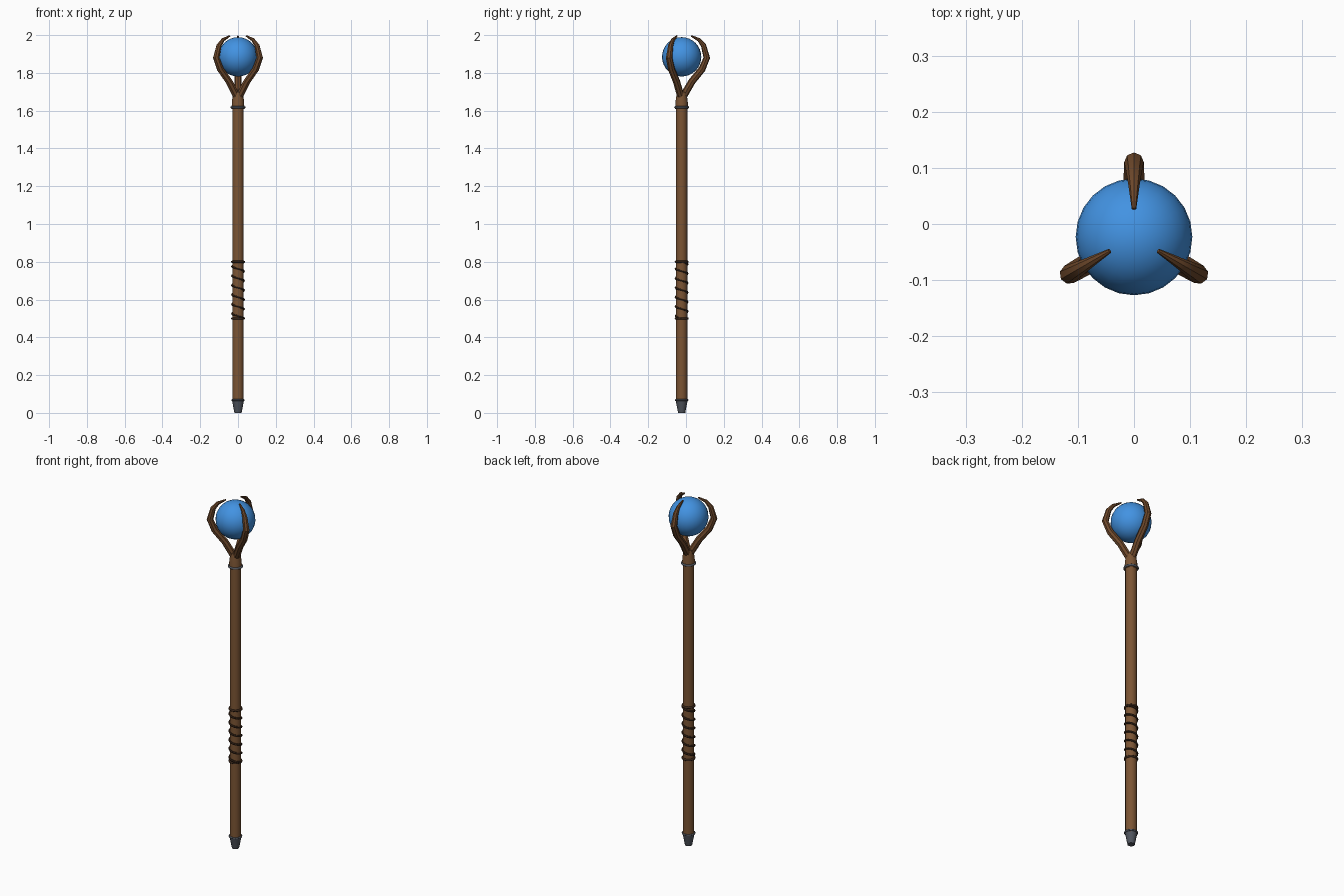
import bpy, math
from mathutils import Vector, Matrix

if "Cube" in bpy.data.objects:
    bpy.data.objects.remove(bpy.data.objects["Cube"])

AXIS_Y = -0.023  # the staff axis sits slightly in front of the bounding-box centre


def material(name, rgb):
    m = bpy.data.materials.new(name)
    m.diffuse_color = (*rgb, 1)
    m.use_nodes = True
    m.node_tree.nodes["Principled BSDF"].inputs["Base Color"].default_value = m.diffuse_color
    return m


WOOD = material("wood", (0.20, 0.09, 0.034))
CLAW = material("dark wood", (0.155, 0.065, 0.024))
LEATHER = material("leather", (0.038, 0.018, 0.009))
METAL = material("metal", (0.08, 0.09, 0.11))
ORB = material("blue orb", (0.055, 0.29, 0.76))


def smooth(obj, angle):
    bpy.ops.object.select_all(action='DESELECT')
    obj.select_set(True)
    bpy.context.view_layer.objects.active = obj
    bpy.ops.object.shade_smooth_by_angle(angle=math.radians(angle))


def build(name, verts, faces, mat, angle=40):
    me = bpy.data.meshes.new(name)
    me.from_pydata(verts, [], faces)
    me.materials.append(mat)
    obj = bpy.data.objects.new(name, me)
    bpy.context.collection.objects.link(obj)
    if angle:
        smooth(obj, angle)
    return obj


def skin(rings, n):
    """Faces joining consecutive rings of n vertices, with end caps."""
    faces = [(r * n + i, r * n + (i + 1) % n, (r + 1) * n + (i + 1) % n, (r + 1) * n + i)
             for r in range(rings - 1) for i in range(n)]
    return faces + [tuple(range(n))[::-1], tuple((rings - 1) * n + i for i in range(n))]


def lathe(name, profile, n, mat, angle=40):
    verts = [(r * math.cos(math.tau * i / n), AXIS_Y + r * math.sin(math.tau * i / n), z)
             for r, z in profile for i in range(n)]
    return build(name, verts, skin(len(profile), n), mat, angle)


def tube(name, path, radii, n, mat, side_of, angle=40):
    """Sweep a circle along a path; side_of(k) gives the sideways reference direction."""
    verts = []
    for k, p in enumerate(path):
        t = (path[min(k + 1, len(path) - 1)] - path[max(k - 1, 0)]).normalized()
        u = side_of(k)
        u = (u - t * u.dot(t)).normalized()
        w = t.cross(u)
        for i in range(n):
            a = math.tau * i / n
            verts.append(p + radii[k] * (math.cos(a) * u + math.sin(a) * w))
    return build(name, verts, skin(len(path), n), mat, angle)


def ring(name, z, major, minor, mat):
    bpy.ops.mesh.primitive_torus_add(location=(0, AXIS_Y, z), major_radius=major, minor_radius=minor,
                                     major_segments=20, minor_segments=8)
    obj = bpy.context.object
    obj.name = name
    obj.data.materials.append(mat)
    smooth(obj, 50)


# Shaft, head socket and metal foot
lathe("shaft", [(0.030, 0.06), (0.030, 1.62)], 16, WOOD)
lathe("socket", [(0.034, 1.61), (0.032, 1.65), (0.025, 1.70)], 12, WOOD)
lathe("foot_cap", [(0.019, 0.0), (0.032, 0.068)], 12, METAL)
ring("foot_ring", 0.068, 0.031, 0.005, METAL)
ring("head_ring", 1.618, 0.034, 0.006, METAL)

# Grip: spiral leather cord with a band at each end
turns, steps = 6, 16
count = turns * steps
out = [Vector((math.cos(-math.tau * k / steps), math.sin(-math.tau * k / steps), 0))
       for k in range(count + 1)]
cord = [Vector((0, AXIS_Y, 0.5 + 0.3 * k / count)) + 0.031 * o for k, o in enumerate(out)]
tube("grip_cord", cord, [0.006] * len(cord), 6, LEATHER, lambda k: out[k])
ring("grip_band_low", 0.5, 0.031, 0.006, LEATHER)
ring("grip_band_high", 0.8, 0.031, 0.006, LEATHER)

# Orb
bpy.ops.mesh.primitive_uv_sphere_add(segments=24, ring_count=16, radius=0.104,
                                     location=(0, AXIS_Y, 1.885))
orb = bpy.context.object
orb.name = "orb"
orb.data.materials.append(ORB)
smooth(orb, 60)

# Three claws: (distance from axis, height, thickness)
profile = [(0.008, 1.675, 0.020), (0.055, 1.755, 0.019), (0.108, 1.82, 0.0185),
           (0.133, 1.88, 0.0175), (0.116, 1.945, 0.014), (0.092, 1.975, 0.010),
           (0.050, 1.996, 0.004)]
for c in range(3):
    a = math.radians(90 + 120 * c)
    d, side = Vector((math.cos(a), math.sin(a), 0)), Vector((-math.sin(a), math.cos(a), 0))
    path = [Vector((0, AXIS_Y, z)) + d * r for r, z, _ in profile]
    tube(f"claw_{c + 1}", path, [p[2] for p in profile], 8, CLAW, lambda k: side, 30)
